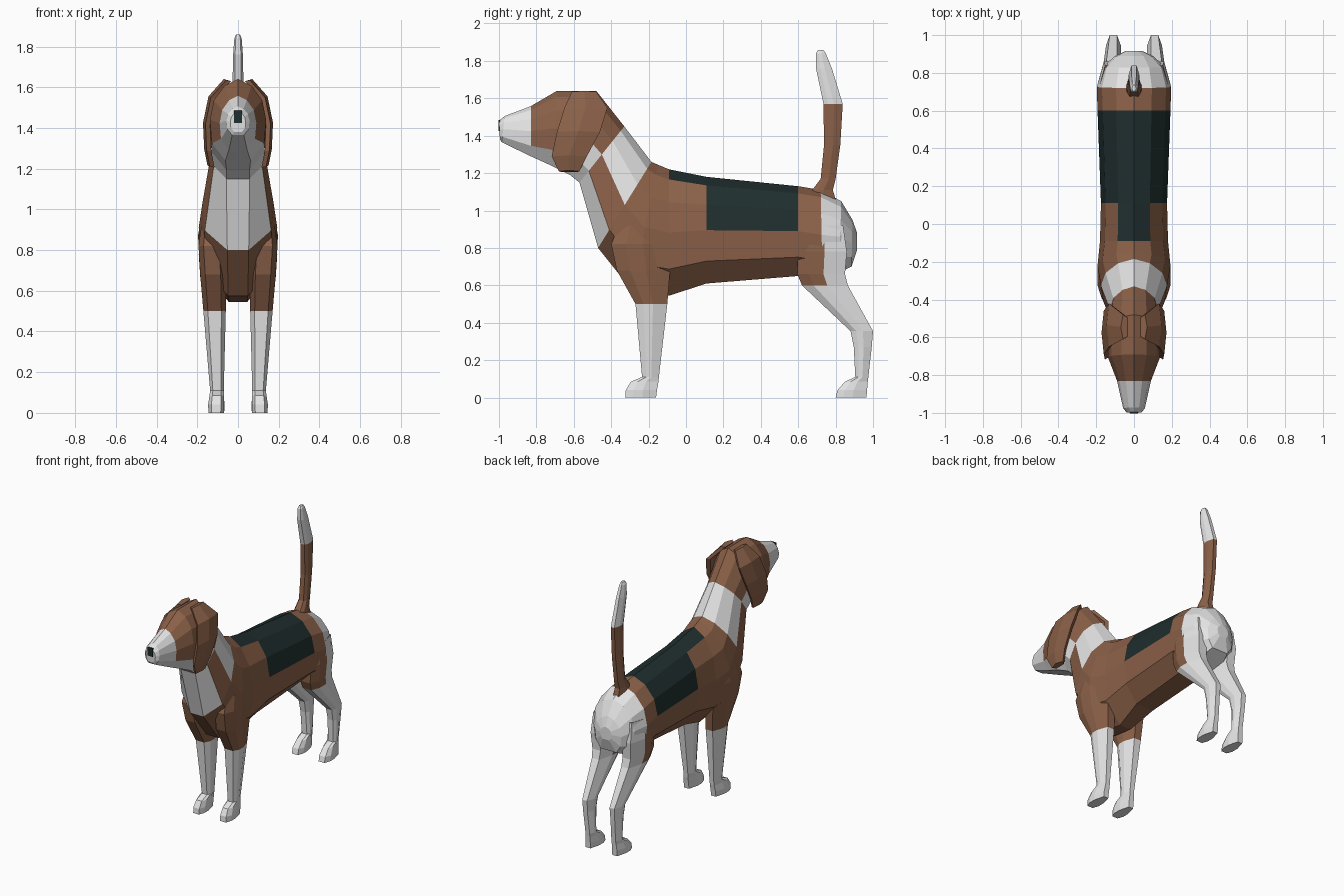
import bpy, bmesh


def material(name, rgb):
    m = bpy.data.materials.new(name)
    m.diffuse_color = (*rgb, 1)
    return m


MATS = [material("brown coat", (0.26, 0.12, 0.066)),
        material("white coat", (0.78, 0.78, 0.78)),
        material("black coat", (0.014, 0.027, 0.027))]
BROWN, WHITE, BLACK = 0, 1, 2


def loft(name, rings, colour, cap_colours):
    """Skin a list of rings; colour(segment, side, centre) gives the material."""
    bm = bmesh.new()
    rows = [[bm.verts.new(p) for p in r] for r in rings]
    n = len(rings[0])
    for i in range(len(rows) - 1):
        for j in range(n):
            k = (j + 1) % n
            f = bm.faces.new((rows[i][j], rows[i][k], rows[i + 1][k], rows[i + 1][j]))
            f.material_index = colour(i, j, f.calc_center_median())
    for row, c in ((rows[0], cap_colours[0]), (rows[-1], cap_colours[1])):
        bm.faces.new(row).material_index = c
    bmesh.ops.recalc_face_normals(bm, faces=bm.faces)
    return finish(name, bm)


def finish(name, bm):
    me = bpy.data.meshes.new(name)
    bm.to_mesh(me)
    bm.free()
    for m in MATS:
        me.materials.append(m)
    ob = bpy.data.objects.new(name, me)
    bpy.context.collection.objects.link(ob)
    return ob


# Head, neck and torso: (top y, top z, bottom y, bottom z, half width, bottom width)
SECTIONS = [
    (-1.0, 1.48, -0.995, 1.38, 0.038, 0.5),
    (-0.97, 1.505, -0.985, 1.365, 0.057, 0.5),
    (-0.83, 1.558, -0.83, 1.29, 0.09, 0.5),
    (-0.69, 1.64, -0.72, 1.24, 0.138, 0.45),
    (-0.48, 1.64, -0.62, 1.19, 0.14, 0.4),
    (-0.33, 1.45, -0.57, 1.15, 0.128, 0.45),
    (-0.185, 1.26, -0.47, 0.80, 0.175, 0.3),
    (-0.15, 1.245, -0.29, 0.575, 0.193, 0.25),
    (-0.09, 1.22, -0.09, 0.545, 0.18, 0.25),
    (0.11, 1.18, 0.11, 0.61, 0.175, 0.4),
    (0.60, 1.13, 0.60, 0.65, 0.193, 0.4),
    (0.72, 1.11, 0.73, 0.63, 0.197, 0.4),
    (0.83, 1.05, 0.82, 0.67, 0.168, 0.5),
    (0.89, 0.95, 0.885, 0.70, 0.105, 0.6),
    (0.915, 0.88, 0.915, 0.79, 0.045, 0.6),
]


def body_ring(s):
    ty, tz, by, bz, hw, bw = s
    half = [(0, 0), (0.48, 0.08), (0.86, 0.26), (1, 0.5), (0.93, 0.79), (bw, 1), (0, 1)]
    half += [(-u, t) for u, t in half[5:0:-1]]
    return [(u * hw, ty + (by - ty) * t, tz + (bz - tz) * t) for u, t in half]


def body_colour(i, j, c):
    k = min(j, 11 - j)                      # same rule left and right, 0 = spine
    if i < 2 or i > 10:                     # muzzle tip, rump
        return WHITE
    if i in (2, 3):                         # lower jaw
        return WHITE if k >= 4 else BROWN
    if i == 4:                              # throat
        return WHITE if k >= 3 else BROWN
    if i == 5:                              # collar band and chest
        return BROWN if k == 3 else WHITE
    if (i == 8 and k == 0) or (i == 9 and k <= 2):   # saddle
        return BLACK
    return BROWN


loft("body", [body_ring(s) for s in SECTIONS], body_colour, (WHITE, WHITE))

# Nose plate
bpy.ops.mesh.primitive_cube_add(size=1, location=(0, -0.999, 1.455))
nose = bpy.context.object
nose.name = "nose"
nose.scale = (0.04, 0.009, 0.06)
nose.data.materials.append(MATS[BLACK])

# Legs and tail: horizontal sections (z, front y, back y, inner x, outer x)
LIMB = [(0.2, 0), (0.8, 0), (1, 0.25), (1, 0.55), (0.75, 1), (0.25, 1), (0, 0.55), (0, 0.25)]


def limb(name, sections, colour, caps, side=1):
    rings = [[(side * (x0 + (x1 - x0) * u), y0 + (y1 - y0) * v, z) for u, v in LIMB]
             for z, y0, y1, x0, x1 in sections]
    return loft(name, rings, colour, caps)


FRONT = [(0.92, -0.36, -0.11, 0.08, 0.18), (0.82, -0.40, -0.09, 0.07, 0.194),
         (0.68, -0.37, -0.085, 0.06, 0.186), (0.5, -0.27, -0.10, 0.06, 0.17),
         (0.11, -0.235, -0.145, 0.07, 0.137), (0.085, -0.295, -0.147, 0.07, 0.14),
         (0.04, -0.322, -0.155, 0.068, 0.147), (0, -0.325, -0.16, 0.07, 0.145)]
HIND = [(0.92, 0.62, 0.84, 0.07, 0.18), (0.78, 0.595, 0.86, 0.06, 0.193),
        (0.66, 0.595, 0.85, 0.055, 0.185), (0.6, 0.62, 0.865, 0.06, 0.175),
        (0.355, 0.88, 1.0, 0.07, 0.148), (0.27, 0.897, 0.993, 0.075, 0.143),
        (0.11, 0.905, 0.975, 0.07, 0.137), (0.085, 0.85, 0.972, 0.07, 0.14),
        (0.04, 0.81, 0.968, 0.066, 0.147), (0, 0.80, 0.965, 0.068, 0.145)]
for side, tag in ((1, "left"), (-1, "right")):
    limb("front_leg_" + tag, FRONT,
         lambda i, j, c: BROWN if c.z > 0.5 else WHITE, (BROWN, WHITE), side)
    limb("hind_leg_" + tag, HIND,
         lambda i, j, c: BROWN if c.z > 0.6 and j not in (3, 4, 5) else WHITE,
         (BROWN, WHITE), side)

TAIL = [(1.06, 0.66, 0.80, -0.04, 0.04), (1.11, 0.675, 0.785, -0.038, 0.038),
        (1.17, 0.72, 0.80, -0.03, 0.03), (1.35, 0.738, 0.825, -0.029, 0.029),
        (1.57, 0.735, 0.838, -0.028, 0.028), (1.76, 0.695, 0.78, -0.024, 0.024),
        (1.84, 0.695, 0.748, -0.018, 0.018), (1.858, 0.705, 0.735, -0.01, 0.01)]
limb("tail", TAIL, lambda i, j, c: BROWN if c.z < 1.57 else WHITE, (BROWN, WHITE))

# Ears: hanging flaps, rows of (z, front y, back y, x)
EAR = [(1.635, -0.61, -0.48, 0.07), (1.55, -0.65, -0.42, 0.145), (1.42, -0.69, -0.46, 0.172),
       (1.29, -0.718, -0.53, 0.166), (1.21, -0.68, -0.57, 0.15)]
for side, tag in ((1, "left"), (-1, "right")):
    rings = []
    for z, y0, y1, x in EAR:
        ym = (y0 + y1) / 2
        rings.append([(side * (x - 0.012), y0, z), (side * x, ym, z + 0.005),
                      (side * (x - 0.012), y1, z), (side * (x - 0.035), y1 - 0.015, z - 0.005),
                      (side * (x - 0.035), y0 + 0.015, z - 0.005)])
    loft("ear_" + tag, rings, lambda i, j, c: BROWN, (BROWN, BROWN))
